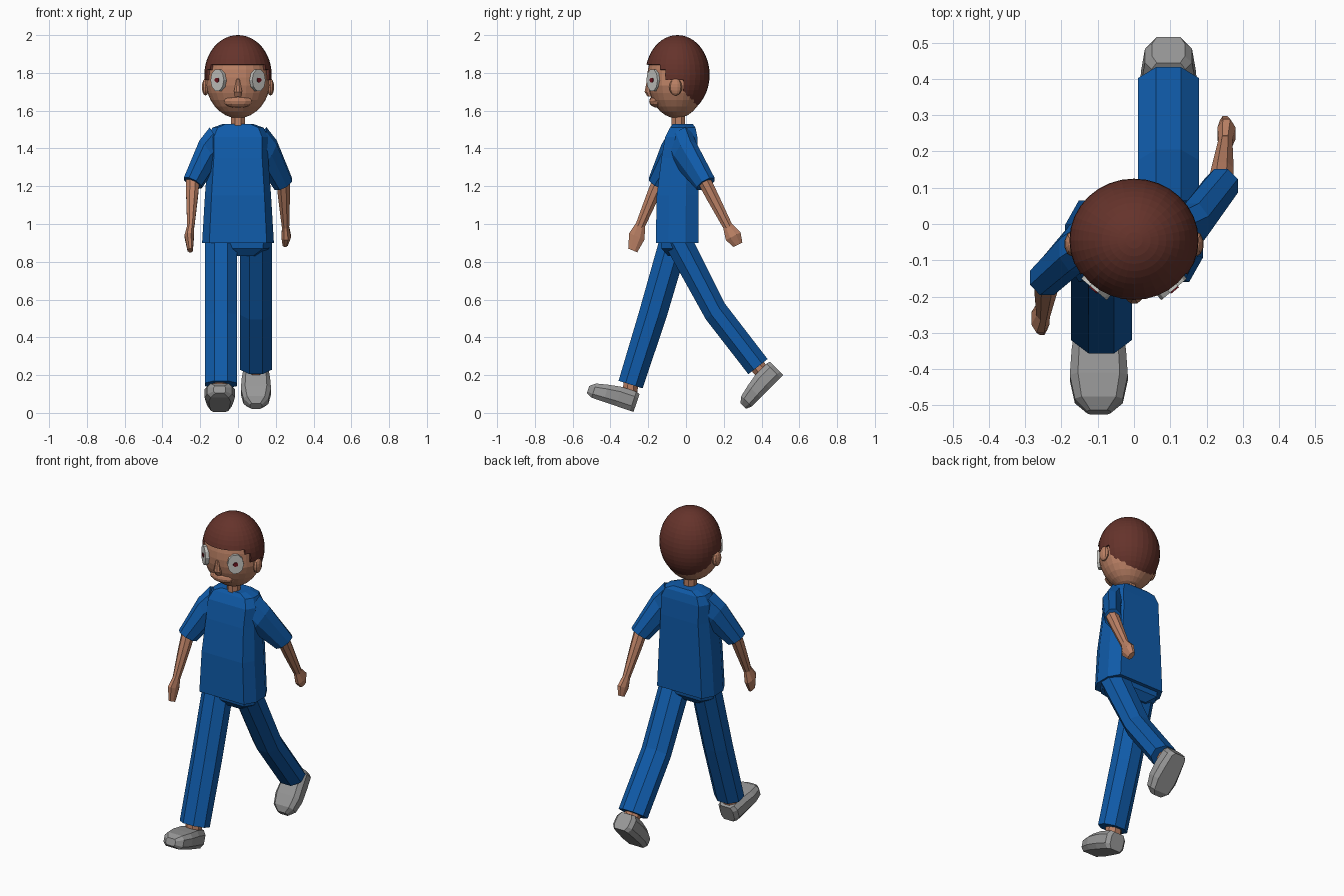
import bpy, bmesh, math
from mathutils import Vector, Matrix

if "Cube" in bpy.data.objects:
    bpy.data.objects.remove(bpy.data.objects["Cube"])


def material(name, r, g, b):
    m = bpy.data.materials.new(name)
    m.diffuse_color = (r, g, b, 1)
    m.use_nodes = True
    m.node_tree.nodes["Principled BSDF"].inputs["Base Color"].default_value = m.diffuse_color
    return m


BLUE = material("blue_cloth", 0.005, 0.105, 0.40)
SKIN = material("skin", 0.50, 0.22, 0.13)
HAIR = material("brown_hair", 0.13, 0.033, 0.024)
GREY = material("grey_shoe", 0.31, 0.31, 0.31)
WHITE = material("eye_white", 0.58, 0.58, 0.55)
RED = material("dark_red_pupil", 0.16, 0.008, 0.015)


def finish(bm, name, mat):
    bmesh.ops.recalc_face_normals(bm, faces=bm.faces[:])
    me = bpy.data.meshes.new(name)
    bm.to_mesh(me)
    bm.free()
    me.materials.append(mat)
    ob = bpy.data.objects.new(name, me)
    bpy.context.collection.objects.link(ob)
    return ob


def ring(c, a, b, k=0.414, m=0.414):
    """Eight-sided section: centre c, half axes a and b, flat lengths k and m."""
    c, a, b = Vector(c), Vector(a), Vector(b)
    pts = [(1, -m), (1, m), (k, 1), (-k, 1), (-1, m), (-1, -m), (-k, -1), (k, -1)]
    return [c + a * s + b * t for s, t in pts]


def loft(name, rings, mat):
    bm = bmesh.new()
    vs = [[bm.verts.new(p) for p in r] for r in rings]
    n = len(vs[0])
    for r0, r1 in zip(vs, vs[1:]):
        for i in range(n):
            j = (i + 1) % n
            bm.faces.new((r0[i], r0[j], r1[j], r1[i]))
    bm.faces.new(vs[0])
    bm.faces.new(vs[-1])
    return finish(bm, name, mat)


def side_ring(x, w, front, back):
    """Section across x whose front and back are (y, z) points."""
    f, b = Vector((x, *front)), Vector((x, *back))
    return ring((f + b) / 2, (w, 0, 0), (b - f) / 2)


def ball(name, c, r, mat, seg=16, rows=10, keep=None):
    bm = bmesh.new()
    bmesh.ops.create_uvsphere(bm, u_segments=seg, v_segments=rows, radius=1,
                              matrix=Matrix.Translation(c) @ Matrix.Diagonal((*r, 1)))
    if keep:
        drop = [f for f in bm.faces if not keep(f.calc_center_median())]
        bmesh.ops.delete(bm, geom=drop, context='FACES')
    return finish(bm, name, mat)


def disc(name, c, turn, rx, rz, depth, mat, sides):
    """Upright oval plate facing -y, turned about z."""
    bm = bmesh.new()
    mx = (Matrix.Translation(c) @ Matrix.Rotation(turn, 4, 'Z')
          @ Matrix.Diagonal((rx, 1, rz, 1)) @ Matrix.Rotation(math.pi / 2, 4, 'X')
          @ Matrix.Rotation(math.pi / sides, 4, 'Z'))
    bmesh.ops.create_cone(bm, cap_ends=True, segments=sides, radius1=1, radius2=1,
                          depth=depth, matrix=mx)
    return finish(bm, name, mat)


# Shirt body: z, half width, front y, back y
loft("shirt_body", [ring((0, (f + b) / 2, z), (w, 0, 0), (0, (b - f) / 2, 0), 0.8, 0.4)
     for z, w, f, b in [(0.9, 0.19, -0.16, 0.065), (1.15, 0.175, -0.155, 0.065),
                        (1.35, 0.16, -0.13, 0.065), (1.46, 0.16, -0.11, 0.06),
                        (1.51, 0.135, -0.085, 0.05), (1.53, 0.08, -0.07, 0.035)]], BLUE)

# Hips joining the legs
loft("hips", [ring((0, -0.045, z), (w, 0, 0), (0, d, 0), 0.8, 0.4)
              for z, w, d in [(0.83, 0.10, 0.05), (0.87, 0.165, 0.085), (0.92, 0.17, 0.09)]], BLUE)

# Trouser legs in mid stride
legs = {
    "right": (-0.09, [((-0.14, 0.92), (0.02, 0.92)), ((-0.25, 0.53), (-0.105, 0.5)),
                      ((-0.357, 0.17), (-0.23, 0.13))]),
    "left": (0.095, [((-0.12, 0.90), (0.035, 0.92)), ((0.105, 0.495), (0.205, 0.58)),
                     ((0.33, 0.205), (0.432, 0.285))]),
}
for side, (x, secs) in legs.items():
    loft("trouser_leg_" + side,
         [side_ring(x, 0.084, f, b) for f, b in secs], BLUE)

# Ankles and shoes: heel point, sole angle, ankle ends
feet = {
    "right": (-0.097, (-0.278, 0.005), math.radians(18.8), (-0.285, 0.2), (-0.30, 0.09)),
    "left": (0.095, (0.515, 0.2), math.radians(-45), (0.36, 0.27), (0.425, 0.19)),
}
for side, (x, heel, ang, top, low) in feet.items():
    u = Vector((0, -math.cos(ang), math.sin(ang)))
    v = Vector((0, math.sin(ang), math.cos(ang)))
    o = Vector((x, *heel))
    shoe = [(0.0, 0.045, 0, 0.10), (0.02, 0.065, 0, 0.106), (0.10, 0.075, 0, 0.106),
            (0.17, 0.08, 0, 0.094), (0.235, 0.066, 0, 0.079), (0.266, 0.032, 0.014, 0.055)]
    loft("shoe_" + side, [ring(o + u * s + v * (lo + hi) / 2, (w, 0, 0), v * (hi - lo) / 2, 0.72, 0.5)
                          for s, w, lo, hi in shoe], GREY)
    loft("ankle_" + side, [ring((x, *p), (0.045, 0, 0), u * 0.04) for p in (top, low)], SKIN)

# Arms: s is the x side, then sleeve end, wrist, palm, fingertip
arms = {
    "right": (-1, (0.24, -0.148, 1.217), (0.25, -0.245, 0.985), (0.258, -0.26, 0.935), (0.253, -0.282, 0.86)),
    "left": (1, (0.24, 0.105, 1.212), (0.252, 0.225, 0.98), (0.255, 0.25, 0.935), (0.25, 0.275, 0.89)),
}
for side, (s, cuff, wrist, palm, tip) in arms.items():
    cuff, wrist, palm, tip = [Vector((p[0] * s, p[1], p[2])) for p in (cuff, wrist, palm, tip)]
    d = (wrist - cuff).normalized()
    b = d.cross(Vector((1, 0, 0))).normalized()      # across the arm, seen from the side
    b = b if b.y > 0 else -b
    loft("sleeve_" + side, [ring((0.115 * s, -0.03, 1.42), (0.035 * s, 0, 0.08), b * 0.07),
                            ring((0.16 * s, -0.03 + cuff.y * 0.25, 1.37), (0.045 * s, 0, 0.06), b * 0.068),
                            ring(cuff, (0.046 * s, 0, 0.022), b * 0.052)], BLUE)
    loft("forearm_" + side, [ring(cuff - d * 0.03, (0.036, 0, 0), b * 0.036),
                             ring(cuff + d * 0.08, (0.031, 0, 0), b * 0.033),
                             ring(wrist, (0.019, 0, 0), b * 0.025)], SKIN)
    loft("hand_" + side, [ring(wrist - d * 0.01, (0.018, 0, 0), b * 0.026),
                          ring(palm, (0.025, 0, 0), b * 0.044),
                          ring(tip, (0.014, 0, 0), b * 0.026)], SKIN)

# Neck and head
loft("neck", [ring((0, -0.04, z), (0.036, 0, 0), (0, 0.036, 0)) for z in (1.51, 1.6)], SKIN)
head = ball("head", (0, -0.05, 1.775), (0.166, 0.155, 0.215), SKIN, 24, 16)
for p in head.data.vertices:          # fuller cheeks
    if p.co.z < 1.74:
        p.co.x *= 1.05
ball("muzzle", (0, -0.15, 1.65), (0.08, 0.045, 0.035), SKIN, 12, 8)

# Nose wedge
loft("nose", [ring((0, y, z), (w, 0, 0), (0, d, 0))
              for y, z, w, d in [(-0.2, 1.77, 0.008, 0.005), (-0.2, 1.70, 0.022, 0.019),
                                 (-0.19, 1.675, 0.018, 0.014)]], SKIN)


# Hair cap: fringe, temples, and all the back of the head
def is_hair(p):
    return (p.z > 1.85 or (p.y > -0.10 and p.z > 1.765)
            or p.y > -0.005 or (abs(p.x) > 0.14 and p.z > 1.82))


hair = ball("hair", (0, -0.045, 1.79), (0.178, 0.17, 0.21), HAIR, 32, 24, is_hair)
shell = hair.modifiers.new("thickness", 'SOLIDIFY')
shell.thickness = 0.02
shell.offset = -1

# Ears and eyes
for side, s in (("right", -1), ("left", 1)):
    ball("ear_" + side, (0.172 * s, -0.055, 1.725), (0.02, 0.034, 0.045), SKIN, 10, 8)
    turn = math.radians(40) * s
    out = Vector((math.sin(turn), -math.cos(turn), 0))
    c = Vector((0.1 * s, -0.168, 1.762))
    disc("eye_" + side, c, turn, 0.046, 0.06, 0.032, WHITE, 10)
    disc("pupil_" + side, c + out * 0.017, turn, 0.015, 0.013, 0.006, RED, 8)
